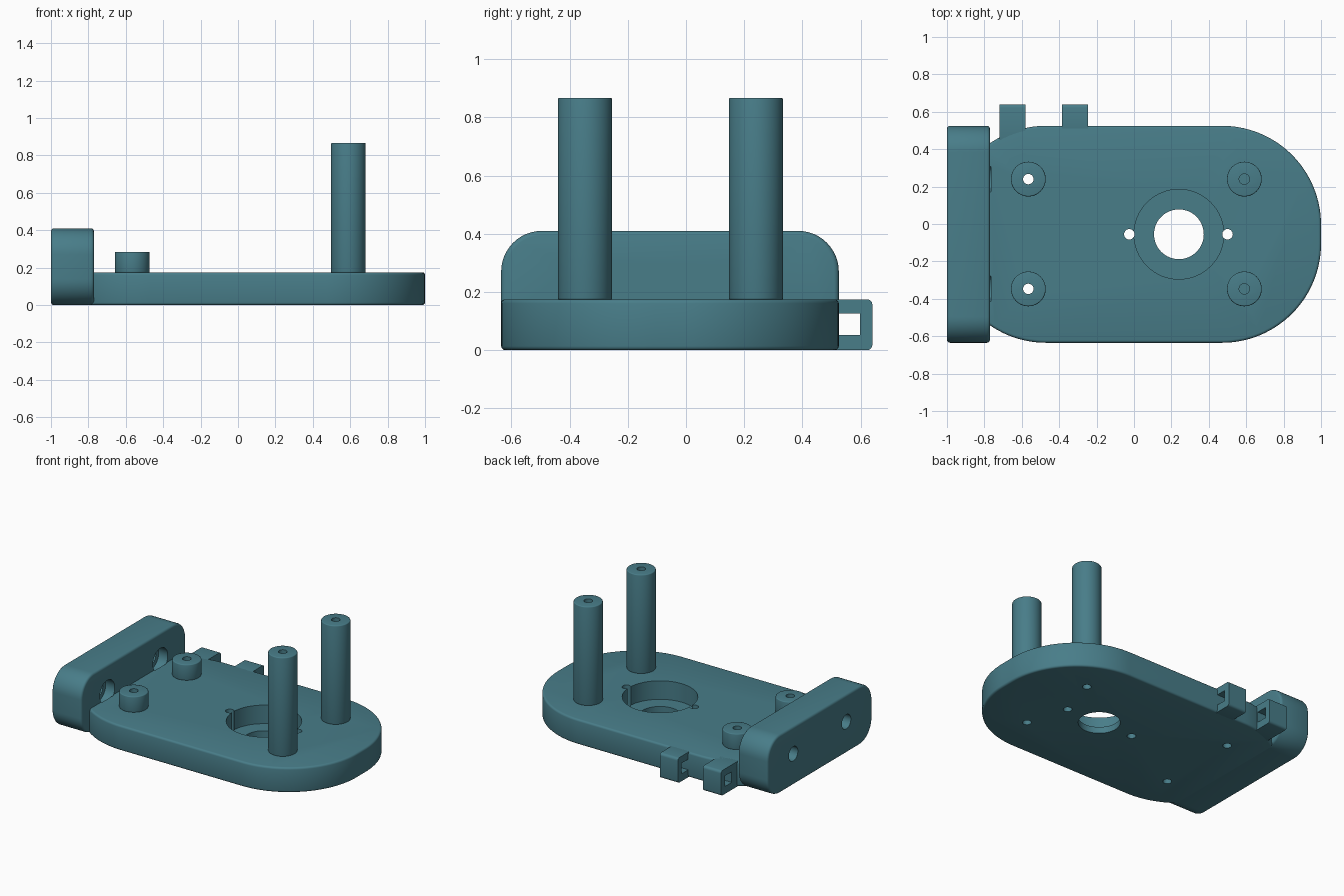
import bpy, bmesh, math

if "Cube" in bpy.data.objects:
    bpy.data.objects.remove(bpy.data.objects["Cube"])

CY = -0.055          # y of the bracket's centre line
HALF = 0.58          # half width of the bracket
TOP = 0.175          # plate thickness
POST_Y = (0.24, -0.347)

teal = bpy.data.materials.new("teal_plastic")
teal.diffuse_color = (0.065, 0.205, 0.25, 1)
teal.use_nodes = True
teal.node_tree.nodes["Principled BSDF"].inputs["Base Color"].default_value = teal.diffuse_color


def arc(cx, cy, r, a0, a1, n):
    """Points along an arc, angles in degrees."""
    return [(cx + r * math.cos(math.radians(a0 + (a1 - a0) * i / n)),
             cy + r * math.sin(math.radians(a0 + (a1 - a0) * i / n)))
            for i in range(n + 1)]


def circle(cx, cy, r, n=48):
    return arc(cx, cy, r, 0, 360, n)[:-1]


def rounded_rect(x0, x1, y0, y1, r, n=12):
    return (arc(x1 - r, y0 + r, r, -90, 0, n) + arc(x1 - r, y1 - r, r, 0, 90, n)
            + arc(x0 + r, y1 - r, r, 90, 180, n) + arc(x0 + r, y0 + r, r, 180, 270, n))


def prism(name, outline, lo, hi, axis="z"):
    """Extrude an outline along z (outline is x,y) or along x (outline is y,z)."""
    def place(p, h):
        return (p[0], p[1], h) if axis == "z" else (h, p[0], p[1])
    bm = bmesh.new()
    a = [bm.verts.new(place(p, lo)) for p in outline]
    b = [bm.verts.new(place(p, hi)) for p in outline]
    bm.faces.new(a[::-1])
    bm.faces.new(b)
    for i in range(len(a)):
        j = (i + 1) % len(a)
        bm.faces.new((a[i], a[j], b[j], b[i]))
    bmesh.ops.recalc_face_normals(bm, faces=bm.faces)
    me = bpy.data.meshes.new(name)
    bm.to_mesh(me)
    bm.free()
    me.materials.append(teal)
    ob = bpy.data.objects.new(name, me)
    bpy.context.collection.objects.link(ob)
    return ob


def finish(ob, fillet, cutters):
    """Round the rims, cut the holes, bake the result and shade it."""
    if fillet:
        bev = ob.modifiers.new("fillet", "BEVEL")
        bev.width, bev.segments, bev.angle_limit = fillet, 3, math.radians(40)
    for c in cutters:
        m = ob.modifiers.new("cut", "BOOLEAN")
        m.operation, m.solver, m.object = "DIFFERENCE", "EXACT", c
    bpy.context.view_layer.update()
    dg = bpy.context.evaluated_depsgraph_get()
    me = bpy.data.meshes.new_from_object(ob.evaluated_get(dg))
    ob.modifiers.clear()
    ob.data = me
    for c in cutters:
        bpy.data.objects.remove(c)
    bpy.ops.object.select_all(action="DESELECT")
    ob.select_set(True)
    bpy.context.view_layer.objects.active = ob
    bpy.ops.object.shade_smooth_by_angle(angle=math.radians(35))


# Base plate: large round corners, left end tucked into the end block
R = 0.53
dy = HALF - R
outline = (arc(0.47, CY - dy, R, -90, 0, 28) + arc(0.47, CY + dy, R, 0, 90, 28)
           + arc(-0.47, CY + dy, R, 90, 128.5, 12)
           + arc(-0.47, CY - dy, R, 231.5, 270, 12))
plate = prism("base_plate", outline, 0, TOP)
cuts = [prism("cutter", circle(0.24, CY, 0.24, 64), 0.045, 0.5),
        prism("cutter", circle(0.24, CY, 0.133, 64), -0.5, 0.1)]
cuts += [prism("cutter", circle(x, CY, 0.028, 24), -0.5, 0.5) for x in (-0.025, 0.50)]
cuts += [prism("cutter", circle(x, y, 0.028, 24), -0.5, 0.5)
         for x in (-0.565, 0.59) for y in POST_Y]
# shallow relief where the nut recesses graze the plate
cuts += [prism("cutter", circle(y, 0.22, 0.082), -0.9, -0.764, "x") for y in POST_Y]
finish(plate, 0.014, cuts)

# End block: upright rounded slab with two recessed cross holes
block = prism("end_block", rounded_rect(CY - HALF, CY + HALF, 0, 0.41, 0.14), -1, -0.77, "x")
cuts = []
for y in POST_Y:
    cuts += [prism("cutter", circle(y, 0.22, 0.05, 32), -1.2, -0.5, "x"),
             prism("cutter", circle(y, 0.22, 0.082), -0.84, -0.5, "x")]
finish(block, 0.016, cuts)

# Standoffs: two short bosses on the left, two tall posts on the right
for label, x, top, depth in (("short_boss", -0.565, 0.285, 0.3), ("tall_post", 0.59, 0.867, 0.25)):
    for side, y in zip(("back", "front"), POST_Y):
        post = prism(f"{label}_{side}", circle(x, y, 0.093), TOP - 0.002, top)
        cuts = [prism("cutter", circle(x, y, 0.028, 24), top - depth, top + 0.1)]
        if label == "tall_post":
            cuts.append(prism("cutter", circle(x, y, 0.028, 24), 0.1, 0.3))
        finish(post, 0.006, cuts)

# Cable loops on the back edge
for name, x0, x1, y0 in (("cable_loop_left", -0.72, -0.58, 0.43),
                         ("cable_loop_right", -0.385, -0.245, 0.49)):
    loop = prism(name, rounded_rect(y0, 0.64, 0, TOP, 0.018, 4), x0, x1, "x")
    slot = [(0.522, 0.052), (0.597, 0.052), (0.597, 0.126), (0.522, 0.126)]
    finish(loop, 0, [prism("cutter", slot, x0 - 0.1, x1 + 0.1, "x")])
